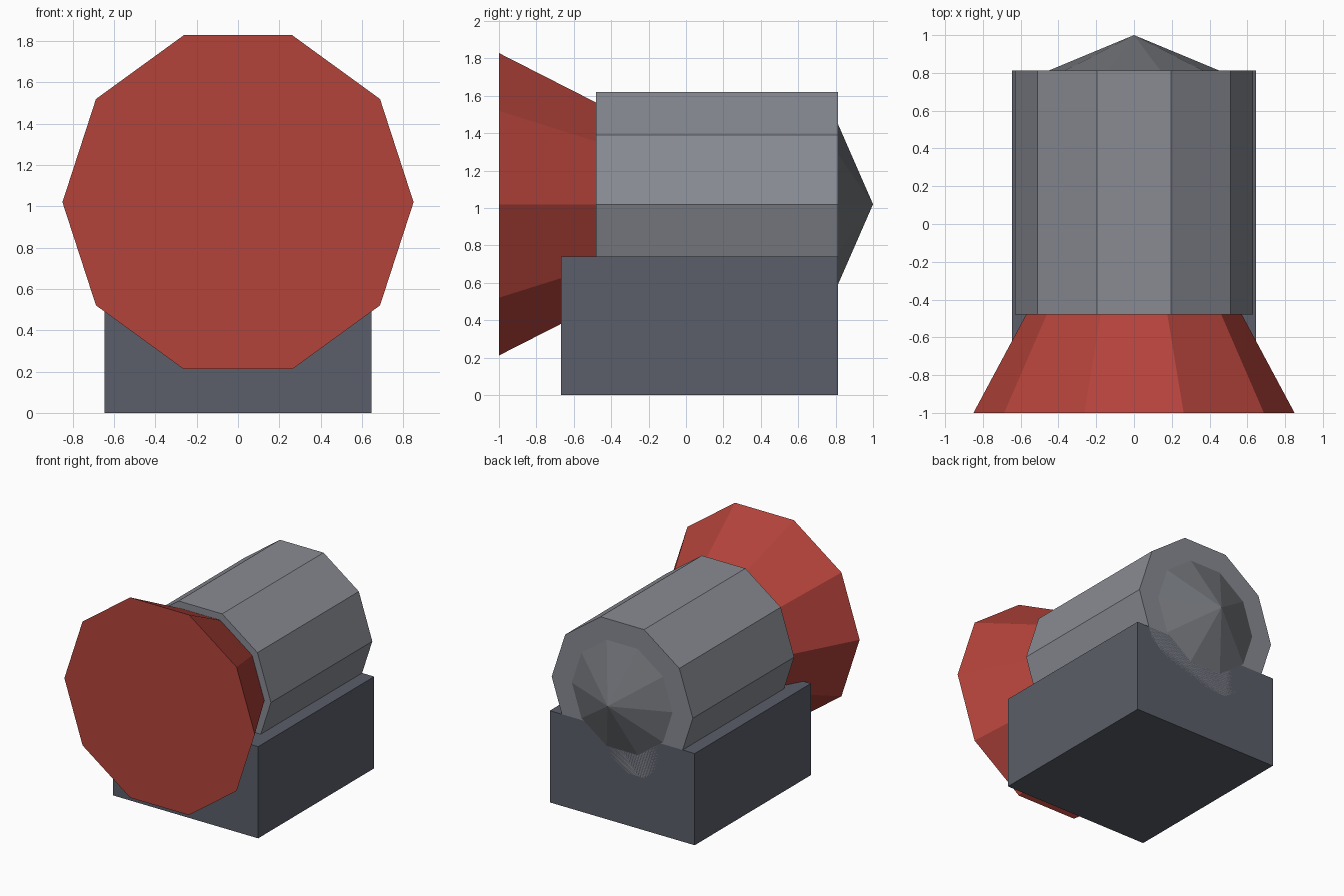
import bpy, bmesh
from math import cos, sin, tau

if "Cube" in bpy.data.objects:
    bpy.data.objects.remove(bpy.data.objects["Cube"])

SIDES = 10
AXIS_Z = 1.02


def material(name, srgb):
    m = bpy.data.materials.new(name)
    m.diffuse_color = (*[c ** 2.2 for c in srgb], 1)
    m.use_nodes = True
    m.node_tree.nodes["Principled BSDF"].inputs["Base Color"].default_value = m.diffuse_color
    return m


def finish(name, bm, mat):
    bmesh.ops.recalc_face_normals(bm, faces=bm.faces)
    mesh = bpy.data.meshes.new(name)
    bm.to_mesh(mesh)
    bm.free()
    mesh.materials.append(mat)
    bpy.context.collection.objects.link(bpy.data.objects.new(name, mesh))


def tapered_barrel(name, y0, r0, y1, r1, mat):
    """Ten-sided drum along y; r1 = 0 makes a pointed cone."""
    bm = bmesh.new()

    def ring(y, r):
        return [bm.verts.new((r * cos(tau * i / SIDES), y, AXIS_Z + r * sin(tau * i / SIDES)))
                for i in range(SIDES)]

    a = ring(y0, r0)
    bm.faces.new(a)
    if r1:
        b = ring(y1, r1)
        bm.faces.new(b)
    else:
        tip = bm.verts.new((0, y1, AXIS_Z))
    for i in range(SIDES):
        j = (i + 1) % SIDES
        bm.faces.new((a[i], a[j], b[j], b[i]) if r1 else (a[i], a[j], tip))
    finish(name, bm, mat)


def box(name, lo, hi, mat):
    bm = bmesh.new()
    bmesh.ops.create_cube(bm, size=1)
    for v in bm.verts:
        v.co = [(l + h) / 2 + c * (h - l) for l, h, c in zip(lo, hi, v.co)]
    finish(name, bm, mat)


red = material("red", (0.70, 0.27, 0.24))
grey = material("grey", (0.53, 0.54, 0.57))
dark = material("dark_grey", (0.36, 0.37, 0.41))
mid = material("mid_grey", (0.45, 0.46, 0.48))

# Base block
box("base_block", (-0.647, -0.667, 0), (0.647, 0.813, 0.74), dark)
# Main drum
tapered_barrel("drum", -0.48, 0.63, 0.813, 0.63, grey)
# Flared horn, its narrow end set into the drum
tapered_barrel("horn", -1.0, 0.85, -0.44, 0.55, red)
# Shallow rear cone
tapered_barrel("rear_cone", 0.813, 0.45, 1.0, 0, mid)
